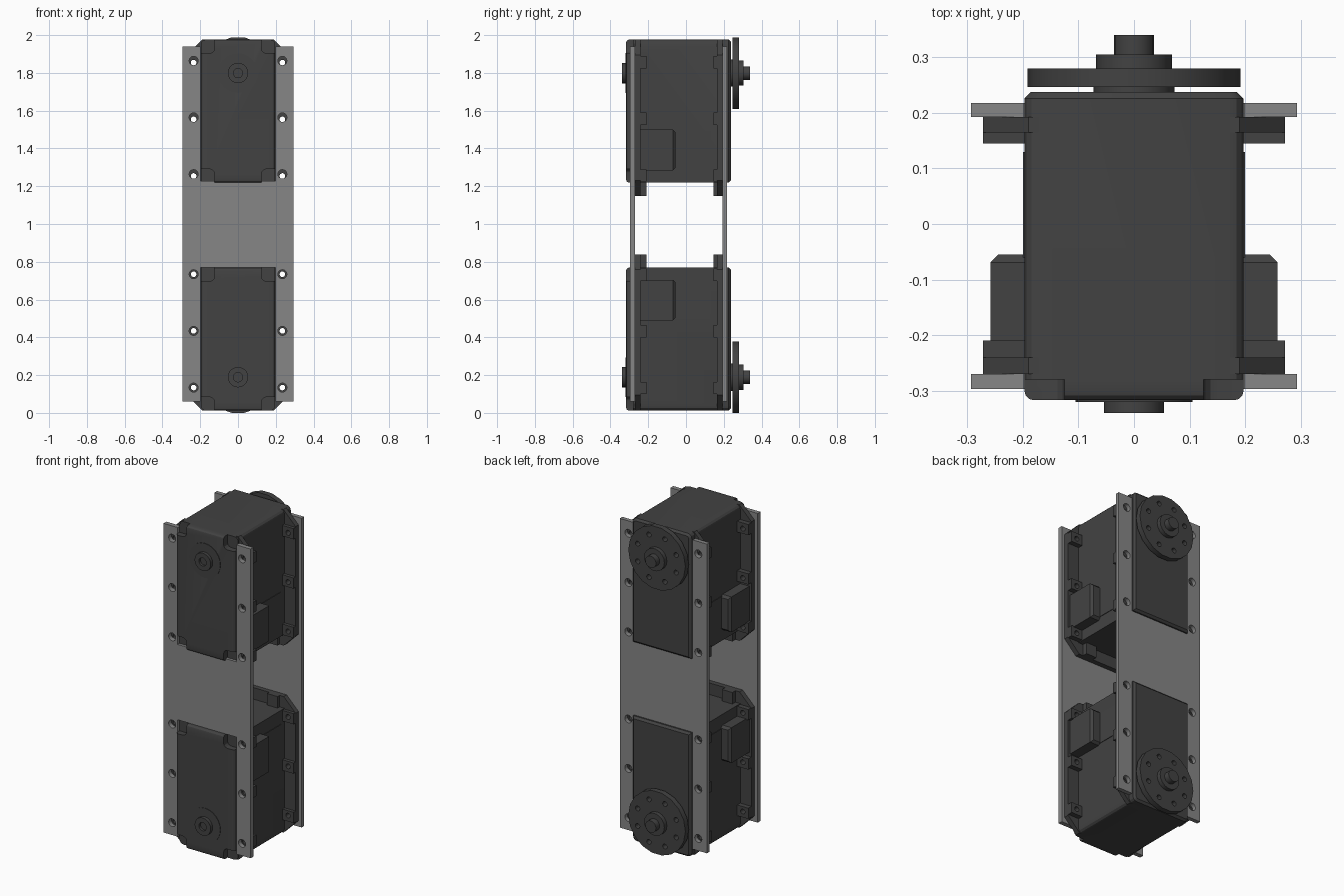
import bpy, bmesh, math
from mathutils import Matrix, Vector

if "Cube" in bpy.data.objects:
    bpy.data.objects.remove(bpy.data.objects["Cube"])


def material(name, v):
    m = bpy.data.materials.new(name)
    m.diffuse_color = (v, v, v, 1)
    m.use_nodes = True
    m.node_tree.nodes["Principled BSDF"].inputs["Base Color"].default_value = m.diffuse_color
    return m


DARK = material("dark_plastic", 0.055)
GREY = material("grey_plate", 0.24)
HOLE_Z = (0.14, 0.44, 0.74)
AXIS_Z = 0.195


def box(bm, x0, x1, y0, y1, z0, z1):
    mat = Matrix.Translation(((x0 + x1) / 2, (y0 + y1) / 2, (z0 + z1) / 2)) @ \
        Matrix.Diagonal((x1 - x0, y1 - y0, z1 - z0, 1))
    return bmesh.ops.create_cube(bm, size=1, matrix=mat)["verts"]


def cyl(bm, x, z, r, y0, y1, n=18):
    mat = Matrix.Translation((x, (y0 + y1) / 2, z)) @ Matrix.Rotation(math.pi / 2, 4, 'X') \
        @ Matrix.Rotation(math.pi / 2, 4, 'Z')
    bmesh.ops.create_cone(bm, cap_ends=True, segments=n, radius1=r, radius2=r,
                          depth=y1 - y0, matrix=mat)


def prism(bm, pts, y0, y1):
    face = bm.faces.new([bm.verts.new((x, y0, z)) for x, z in pts])
    new = bmesh.ops.extrude_face_region(bm, geom=[face])["geom"]
    bmesh.ops.translate(bm, verts=[v for v in new if isinstance(v, bmesh.types.BMVert)],
                        vec=(0, y1 - y0, 0))
    bmesh.ops.recalc_face_normals(bm, faces=bm.faces[:])


def bevel(bm, test, width, segs):
    edges = [e for e in bm.edges if test(*[v.co for v in e.verts])]
    bmesh.ops.bevel(bm, geom=edges, offset=width, segments=segs, profile=0.5, affect='EDGES')


def make(name, bm, mat, cutter=None, mirror=True):
    """Mesh object with origin at mid height, so the servo can be mirrored about z = 1."""
    bmesh.ops.translate(bm, verts=bm.verts[:], vec=(0, 0, -1))
    me = bpy.data.meshes.new(name)
    bm.to_mesh(me)
    bm.free()
    me.materials.append(mat)
    ob = bpy.data.objects.new(name, me)
    ob.location.z = 1
    bpy.context.collection.objects.link(ob)
    bpy.ops.object.select_all(action='DESELECT')
    bpy.context.view_layer.objects.active = ob
    ob.select_set(True)
    if cutter:
        cme = bpy.data.meshes.new("cutter")
        cutter.to_mesh(cme)
        cutter.free()
        cob = bpy.data.objects.new("cutter", cme)
        cob.hide_render = True
        bpy.context.collection.objects.link(cob)
        bpy.context.view_layer.update()
        b = ob.modifiers.new("cut", 'BOOLEAN')
        b.operation, b.solver, b.object = 'DIFFERENCE', 'EXACT', cob
        bpy.ops.object.modifier_apply(modifier="cut")
        bpy.data.objects.remove(cob)
    if mirror:
        m = ob.modifiers.new("mirror", 'MIRROR')
        m.use_axis = (False, False, True)
        m.use_mirror_merge = False
        bpy.ops.object.modifier_apply(modifier="mirror")
    bpy.ops.object.shade_smooth_by_angle(angle=math.radians(28))
    return ob


def hole_cutter(r, y0, y1):
    c = bmesh.new()
    for x in (-0.235, 0.235):
        for z in HOLE_Z:
            for zz in (z, 2.01 - z):
                cyl(c, x, zz, r, y0, y1, 16)
    return c


# H-shaped side plates
half = [(-0.293, 0.065), (-0.198, 0.065), (-0.198, 0.776), (0.198, 0.776), (0.198, 0.065), (0.293, 0.065)]
outline = half + [(-x, 2.01 - z) for x, z in half]
for name, y0, y1 in (("front_plate", -0.297, -0.27), ("back_plate", 0.193, 0.218)):
    bm = bmesh.new()
    prism(bm, outline, y0, y1)
    make(name, bm, GREY, hole_cutter(0.024, y0 - 0.1, y1 + 0.1), mirror=False)

# servo casing: rounded front, chamfered back, notched front corners
bm = bmesh.new()
box(bm, -0.197, 0.197, -0.317, 0.238, 0.018, 0.775)
bevel(bm, lambda a, b: abs(a.y - b.y) > 0.1 and a.z < 0.1, 0.025, 3)
bevel(bm, lambda a, b: a.y < -0.3 and b.y < -0.3, 0.016, 3)
bevel(bm, lambda a, b: a.y > 0.237 and b.y > 0.237, 0.012, 1)
cut = bmesh.new()
for s in (-1, 1):
    for z0, z1 in ((-0.1, 0.09), (0.703, 0.9)):
        c = bmesh.new()
        box(c, min(s * 0.125, s * 0.3), max(s * 0.125, s * 0.3), -0.4, -0.28, z0, z1)
        bevel(c, lambda a, b: abs(a.y - b.y) > 0.05, 0.025, 3)
        tmp = bpy.data.meshes.new("tmp")
        c.to_mesh(tmp)
        c.free()
        cut.from_mesh(tmp)
        bpy.data.meshes.remove(tmp)
make("servo_casing", bm, DARK, cut)

# mounting flanges with chamfered corners
oct_pts = [(0.19, 0.018), (0.272, 0.1), (0.272, 0.765), (0.192, 0.845)]
oct_pts += [(-x, z) for x, z in reversed(oct_pts)]
for name, y0, y1, b0, b1 in (("front_flange", -0.27, -0.24, -0.24, -0.21),
                             ("back_flange", 0.165, 0.193, 0.145, 0.165)):
    bm = bmesh.new()
    prism(bm, oct_pts, y0, y1)
    make(name, bm, DARK, hole_cutter(0.015, y0 - 0.1, y1 + 0.1))
    # screw bosses behind the flange holes and on the inner lip
    bm = bmesh.new()
    for s in (-1, 1):
        for z in HOLE_Z:
            xs = sorted((s * 0.197, s * 0.272))
            box(bm, *xs, b0, b1, z - 0.035, z + 0.03)
        box(bm, s * 0.13 - 0.035, s * 0.13 + 0.035, b0, b1, 0.77, 0.845)
    make(name + "_bosses", bm, DARK, hole_cutter(0.015, b0 - 0.1, b1 + 0.1))

# cable sockets on both sides, with a thin panel beside each
bm = bmesh.new()
for s in (-1, 1):
    xs = sorted((s * 0.19, s * 0.258))
    box(bm, *xs, -0.245, -0.055, 0.495, 0.71)
bevel(bm, lambda a, b: a.y > -0.06 and b.y > -0.06 and abs(a.x - b.x) < 0.01
      and abs(a.x) > 0.25 or (abs(a.y - b.y) < 0.01 and a.y > -0.06 and abs(a.x - b.x) > 0.05),
      0.014, 1)
for s in (-1, 1):
    xs = sorted((s * 0.19, s * 0.2))
    box(bm, *xs, -0.06, 0.13, 0.503, 0.692)
make("cable_sockets", bm, DARK)

# output horn disc with a ring of holes
bm = bmesh.new()
cyl(bm, 0, AXIS_Z, 0.192, 0.247, 0.28, 18)
cut = bmesh.new()
for i in range(8):
    a = math.tau * (i + 0.5) / 8
    cyl(cut, 0.14 * math.cos(a), AXIS_Z + 0.14 * math.sin(a), 0.015, 0.2465 - 0.05, 0.33, 12)
make("output_horn", bm, DARK, cut)

# horn collar, hub and shaft tip
bm = bmesh.new()
for r, y0, y1 in ((0.073, 0.23, 0.25), (0.068, 0.275, 0.305), (0.036, 0.3, 0.34)):
    cyl(bm, 0, AXIS_Z, r, y0, y1)
make("output_shaft", bm, DARK)

# idler pivot on the front face
bm = bmesh.new()
cyl(bm, 0, AXIS_Z, 0.105, -0.32, -0.31, 24)
make("pivot_ring", bm, DARK)
bm = bmesh.new()
cyl(bm, 0, AXIS_Z, 0.054, -0.34, -0.3, 20)
cut = bmesh.new()
cyl(cut, 0, AXIS_Z, 0.025, -0.36, -0.325, 14)
make("pivot_stub", bm, DARK, cut)

# centre the model on z: shift so the lower horn rests on the ground
bpy.context.view_layer.update()
low = min((o.matrix_world @ v.co).z for o in bpy.context.scene.objects for v in o.data.vertices)
for o in bpy.context.scene.objects:
    o.location.z -= low
